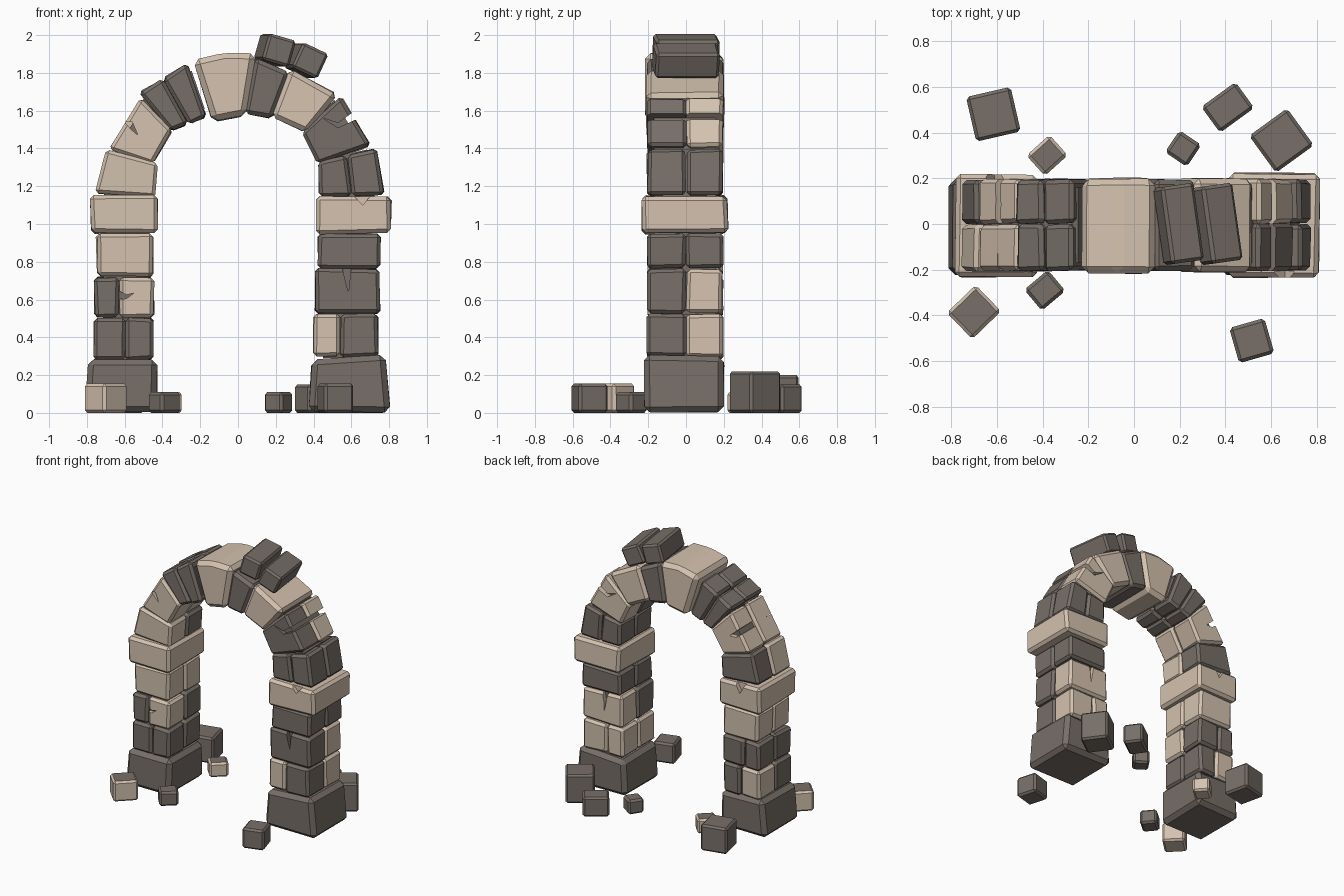
import bpy, bmesh, random, math
from mathutils import Vector, Matrix, Euler

if "Cube" in bpy.data.objects:
    bpy.data.objects.remove(bpy.data.objects["Cube"])

random.seed(4)

def material(name, col):
    m = bpy.data.materials.new(name)
    m.diffuse_color = (*col, 1)
    m.use_nodes = True
    m.node_tree.nodes["Principled BSDF"].inputs["Base Color"].default_value = m.diffuse_color
    return m

MATS = {'L': material("light_stone", (0.66, 0.54, 0.43)),
        'D': material("dark_stone", (0.185, 0.158, 0.138))}

def finish(name, bm, mats, bevel):
    if bevel:
        bmesh.ops.bevel(bm, geom=bm.edges[:], offset=bevel, segments=1, affect='EDGES', profile=0.5)
    bmesh.ops.recalc_face_normals(bm, faces=bm.faces[:])
    if len(mats) > 1:                       # second colour goes on the top
        for f in bm.faces:
            if f.normal.z > 0.9:
                f.material_index = 1
    me = bpy.data.meshes.new(name)
    bm.to_mesh(me)
    bm.free()
    for c in mats:
        me.materials.append(MATS[c])
    ob = bpy.data.objects.new(name, me)
    bpy.context.collection.objects.link(ob)
    return ob

def prism(name, pts, y0, y1, mat='D', bevel=0.02, jit=0.005):
    """Polygon in x-z, extruded along y, with chipped edges."""
    bm = bmesh.new()
    j = lambda: random.uniform(-jit, jit)
    rings = [[bm.verts.new((x + j(), y + j(), z + j())) for x, z in pts] for y in (y0, y1)]
    n = len(pts)
    bm.faces.new(rings[0])
    bm.faces.new(rings[1][::-1])
    for i in range(n):
        k = (i + 1) % n
        bm.faces.new((rings[0][i], rings[1][i], rings[1][k], rings[0][k]))
    return finish(name, bm, mat, bevel)

def box(name, loc, size, rot, mat='D', bevel=0.015):
    bm = bmesh.new()
    bmesh.ops.create_cube(bm, size=1, matrix=Matrix.LocRotScale(
        Vector(loc), Euler([math.radians(a) for a in rot]), Vector(size)))
    return finish(name, bm, mat, bevel)

def course(name, quad, us, vs, mats, y=(-0.205, 0.195), mid=0.0):
    """Split a quad (low-left, low-right, top-right, top-left) into stones, two deep."""
    a, b, c, d = [Vector(p) for p in quad]
    at = lambda u, v: a.lerp(b, u).lerp(d.lerp(c, u), v)
    out, i = [], 0
    for s, (y0, y1) in enumerate(((y[0], mid - 0.002), (mid + 0.002, y[1]))):
        for v0, v1 in zip(vs, vs[1:]):
            for u0, u1 in zip(us, us[1:]):
                e = 0.008
                pts = [at(u0 + e * (u0 > 0), v0 + e), at(u1 - e * (u1 < 1), v0 + e),
                       at(u1 - e * (u1 < 1), v1 - e), at(u0 + e * (u0 > 0), v1 - e)]
                out.append(prism(f"{name}_stone_{i + 1}", pts, y0, y1, mats[i % len(mats)], 0.018))
                i += 1
    # recessed fill behind the joints
    prism(name + "_core", [at(.15, -.02), at(.85, -.02), at(.85, 1.02), at(.15, 1.02)],
          y[0] + 0.035, y[1] - 0.035, 'D', 0, 0)
    return out

def crack(stones, pts, y0, y1):
    cut = prism("crack_cutter", pts, y0, y1, 'D', 0, 0)
    cut.hide_render = True
    cut.hide_viewport = True
    cut.display_type = 'WIRE'
    for s in stones:
        m = s.modifiers.new("crack", 'BOOLEAN')
        m.operation, m.solver, m.object = 'DIFFERENCE', 'EXACT', cut

def rect(x0, x1, z0, z1):
    return [(x0, z0), (x1, z0), (x1, z1), (x0, z1)]

# Footings
prism("left_footing", [(-.81, .005), (-.43, .005), (-.43, .28), (-.79, .285)], -.22, .20, 'D', .03)
prism("right_footing", [(.37, .005), (.805, .005), (.78, .305), (.39, .285)], -.22, .20, 'D', .03)

# Pillar courses
H, W = [0, 1], [0, .53, 1]
course("left_course_1", rect(-.76, -.45, .28, .505), W, H, "DDLD")
l2 = course("left_course_2", rect(-.76, -.445, .505, .72), [0, .42, 1], H, "DLDD")
course("left_course_3", [(-.745, .72), (-.45, .72), (-.45, .95), (-.75, .95)], H, H, "LL")
course("right_course_1", rect(.40, .74, .295, .525), [0, .41, 1], H, "LDLL")
r2 = course("right_course_2", rect(.41, .75, .525, .765), H, H, "DL")
course("right_course_3", rect(.425, .755, .765, .95), H, H, "DD")

# Capping slabs
lc = prism("left_cap", rect(-.78, -.42, .95, 1.15), -.235, .215, 'L', .02, .006)
rc = prism("right_cap", rect(.415, .81, .95, 1.15), -.235, .22, 'L', .02, .006)

# Arch stones, left foot to right foot
course("left_arch_1", [(-.755, 1.16), (-.44, 1.14), (-.425, 1.325), (-.695, 1.395)], H, H, "LD")
a2 = course("left_arch_2", [(-.685, 1.395), (-.45, 1.32), (-.345, 1.495), (-.515, 1.67)], H, H, "LL")
course("left_arch_3", [(-.525, 1.695), (-.355, 1.49), (-.165, 1.565), (-.265, 1.85)],
       H, [0, .48, 1], "DDDD")
prism("keystone", [(-.135, 1.54), (.04, 1.575), (.095, 1.90), (-.07, 1.905), (-.235, 1.865)],
      -.215, .20, 'L', .03)
prism("right_arch_5", [(.035, 1.58), (.18, 1.555), (.27, 1.80), (.09, 1.885)], -.205, .195, 'D', .022)
prism("right_arch_6", [(.18, 1.57), (.365, 1.485), (.525, 1.685), (.275, 1.825)], -.21, .20, 'L', .025)
a7 = course("right_arch_7", [(.42, 1.32), (.705, 1.415), (.545, 1.68), (.335, 1.49)], H, H, "DL")
course("right_arch_8", [(.43, 1.145), (.775, 1.15), (.73, 1.40), (.425, 1.33)], [0, .5, 1], H, "DDDD")

# Cracks and chips
crack(r2, [(.55, .78), (.60, .78), (.59, .69), (.585, .64), (.57, .69)], -.25, -.14)
crack(r2, [(.53, .78), (.58, .78), (.565, .70), (.56, .62), (.545, .70)], .13, .25)
crack(l2[1:2], [(-.64, .60), (-.64, .65), (-.59, .625), (-.55, .635), (-.59, .605)], -.25, -.12)
crack(a7, [(.66, 1.57), (.62, 1.60), (.53, 1.535), (.45, 1.56), (.53, 1.51)], -.25, .25)
crack(a2[:1], [(-.60, 1.54), (-.56, 1.54), (-.53, 1.47), (-.565, 1.50)], -.25, -.13)
crack(a2[1:], [(-.66, 1.56), (-.62, 1.59), (-.51, 1.49), (-.56, 1.49)], .0, .25)
crack([rc], [(.59, 1.17), (.72, 1.17), (.66, 1.10)], -.26, -.205)
crack([lc], [(-.66, 1.17), (-.56, 1.17), (-.61, 1.08)], .185, .26)

# Loose stones lying on the crown
box("crown_stone_a", (.195, 0, 1.92), (.15, .34, .145), (0, 16, 8), 'D', .014)
box("crown_stone_b", (.36, 0, 1.865), (.15, .34, .145), (0, 25, 8), 'D', .014)

# Fallen rubble: x, y, width, depth, height, turn, colour
rubble = [(-.615, .48, .20, .20, .20, 13, 'D'), (-.38, .30, .135, .12, .11, 42, 'LD'),
          (.215, .33, .115, .115, .11, -34, 'D'), (.41, .51, .185, .14, .15, 36, 'D'),
          (.645, .365, .205, .20, .22, 36, 'D'), (-.70, -.385, .175, .16, .155, 44, 'LD'),
          (-.39, -.29, .135, .12, .11, 40, 'D'), (.515, -.51, .16, .16, .155, 16, 'D')]
for i, (x, y, w, d, h, t, c) in enumerate(rubble):
    box(f"rubble_{i + 1}", (x, y, h / 2), (w, d, h), (0, 0, t), c, .014)
